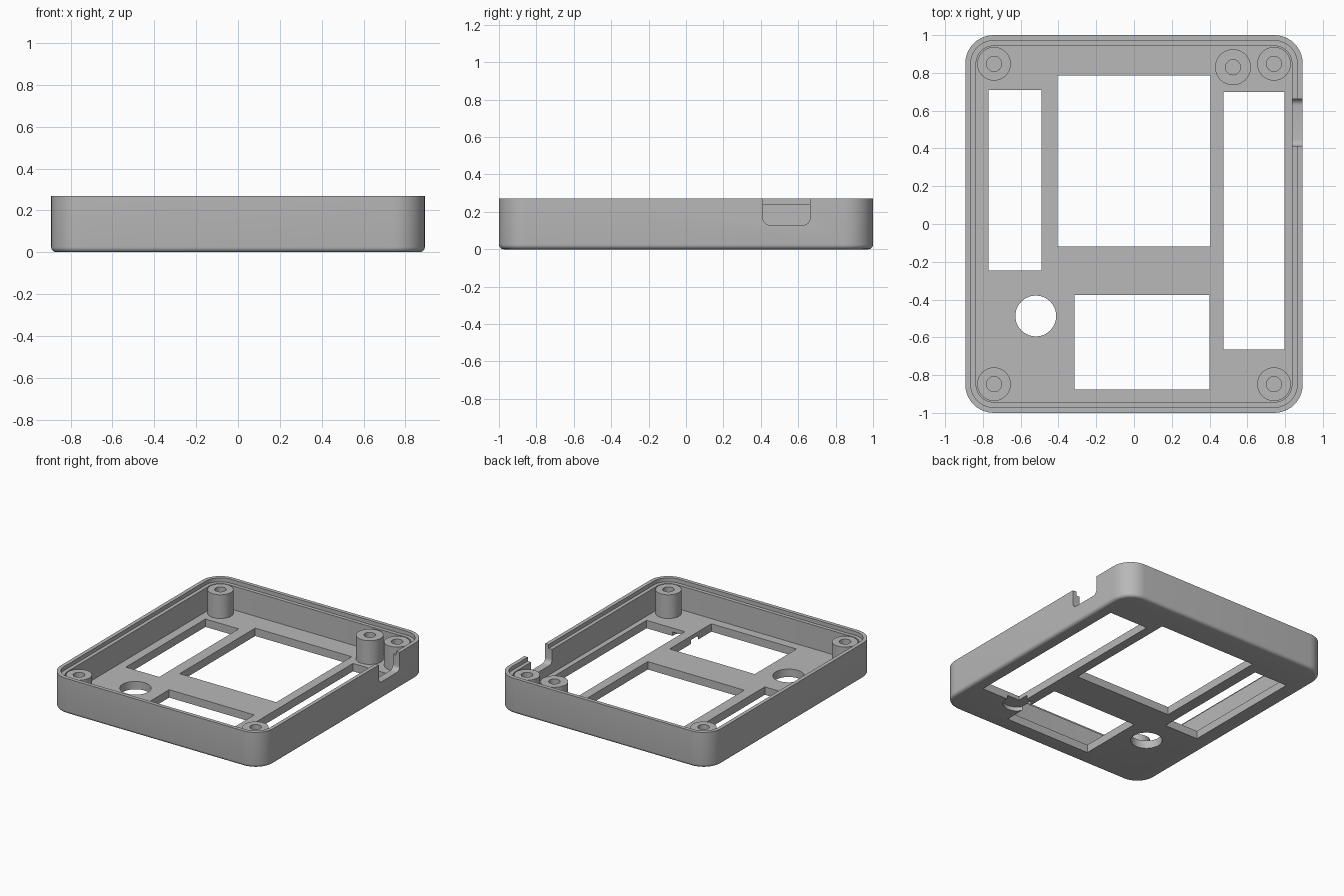
import bpy, bmesh, math
from mathutils import Matrix

if "Cube" in bpy.data.objects:
    bpy.data.objects.remove(bpy.data.objects["Cube"], do_unlink=True)

grey = bpy.data.materials.new("plain grey")
grey.use_nodes = True
colour = (0.48, 0.48, 0.48, 1)
grey.diffuse_color = colour
grey.node_tree.nodes["Principled BSDF"].inputs["Base Color"].default_value = colour

HX, HY, HEIGHT, CORNER = 0.893, 1.0, 0.27, 0.15
WALL, LIP, FLOOR, LEDGE = 0.057, 0.029, 0.06, 0.24
FILLET = 0.025


def make_object(name, bm):
    bmesh.ops.recalc_face_normals(bm, faces=bm.faces[:])
    mesh = bpy.data.meshes.new(name)
    bm.to_mesh(mesh)
    bm.free()
    mesh.materials.append(grey)
    obj = bpy.data.objects.new(name, mesh)
    bpy.context.collection.objects.link(obj)
    return obj


def rounded_loop(bm, inset, z, steps=10):
    """Rounded rectangle of vertices, inset from the outer wall."""
    r = CORNER - inset
    verts = []
    for k, (sx, sy) in enumerate([(1, 1), (-1, 1), (-1, -1), (1, -1)]):
        for i in range(steps + 1):
            a = math.pi / 2 * (k + i / steps)
            verts.append(bm.verts.new((sx * (HX - CORNER) + r * math.cos(a),
                                       sy * (HY - CORNER) + r * math.sin(a), z)))
    return verts


def skin(bm, loops):
    """Join successive loops and cap both ends."""
    for a, b in zip(loops, loops[1:]):
        n = len(a)
        for i in range(n):
            j = (i + 1) % n
            bm.faces.new((a[i], a[j], b[j], b[i]))
    bm.faces.new(loops[0])
    bm.faces.new(loops[-1])


def box_cutter(name, x0, x1, y0, y1, z0, z1):
    bm = bmesh.new()
    m = Matrix.Translation(((x0 + x1) / 2, (y0 + y1) / 2, (z0 + z1) / 2))
    m = m @ Matrix.Diagonal((x1 - x0, y1 - y0, z1 - z0, 1))
    bmesh.ops.create_cube(bm, size=1, matrix=m)
    return make_object(name, bm)


def round_cutter(name, x, y, r, z0, z1):
    bm = bmesh.new()
    bmesh.ops.create_cone(bm, cap_ends=True, segments=48, radius1=r, radius2=r,
                          depth=z1 - z0,
                          matrix=Matrix.Translation((x, y, (z0 + z1) / 2)))
    return make_object(name, bm)


def smooth(obj):
    bpy.ops.object.select_all(action='DESELECT')
    obj.select_set(True)
    bpy.context.view_layer.objects.active = obj
    bpy.ops.object.shade_smooth_by_angle(angle=math.radians(35))


def cut(target, cutter):
    mod = target.modifiers.new("cut", 'BOOLEAN')
    mod.operation = 'DIFFERENCE'
    mod.solver = 'EXACT'
    mod.object = cutter
    bpy.ops.object.select_all(action='DESELECT')
    target.select_set(True)
    bpy.context.view_layer.objects.active = target
    bpy.ops.object.modifier_apply(modifier=mod.name)
    bpy.data.objects.remove(cutter, do_unlink=True)


# Tray: filleted base, outer wall, stepped rim and inner floor
bm = bmesh.new()
rings = []
for i in range(6):
    a = math.pi / 2 * i / 5
    rings.append((FILLET * (1 - math.sin(a)), FILLET * (1 - math.cos(a))))
rings += [(0, HEIGHT), (LIP, HEIGHT), (LIP, LEDGE), (WALL, LEDGE), (WALL, FLOOR)]
skin(bm, [rounded_loop(bm, inset, z) for inset, z in rings])
tray = make_object("case_tray", bm)

# Rectangular windows through the floor
for window in [(-0.77, -0.49, -0.245, 0.71), (-0.405, 0.405, -0.12, 0.785),
               (0.475, 0.797, -0.665, 0.70), (-0.315, 0.40, -0.875, -0.375)]:
    cut(tray, box_cutter("window_cutter", *window, -0.1, 0.15))

# Round opening, and shallow round recess underneath
cut(tray, round_cutter("hole_cutter", -0.52, -0.487, 0.108, -0.1, 0.15))
cut(tray, round_cutter("recess_cutter", 0.485, -0.675, 0.095, -0.1, 0.03))

# Side port: slot with rounded lower corners
bm = bmesh.new()
y0, y1, bottom, r = 0.412, 0.663, 0.13, 0.035
profile = [(y1, 0.4), (y0, 0.4)]
for cy, start in [(y0 + r, math.pi), (y1 - r, 1.5 * math.pi)]:
    for i in range(7):
        a = start + math.pi / 2 * i / 6
        profile.append((cy + r * math.cos(a), bottom + r + r * math.sin(a)))
skin(bm, [[bm.verts.new((x, y, z)) for y, z in profile] for x in (0.81, 1.0)])
cut(tray, make_object("port_cutter", bm))
smooth(tray)


# Screw posts with blind holes
def screw_post(name, x, y, radius, hole=0.04, segments=48):
    bm = bmesh.new()
    loops = []
    for rad, z in [(radius, FLOOR - 0.01), (radius, LEDGE), (hole, LEDGE), (hole, FLOOR + 0.01)]:
        loops.append([bm.verts.new((x + rad * math.cos(math.tau * i / segments),
                                    y + rad * math.sin(math.tau * i / segments), z))
                      for i in range(segments)])
    skin(bm, loops)
    smooth(make_object(name, bm))


for side, sx in (("left", 1), ("right", -1)):
    for end, sy in (("back", 1), ("front", -1)):
        screw_post(f"{end}_{side}_post", sx * 0.741, sy * 0.848, 0.089)
screw_post("extra_post", 0.524, 0.83, 0.095)
